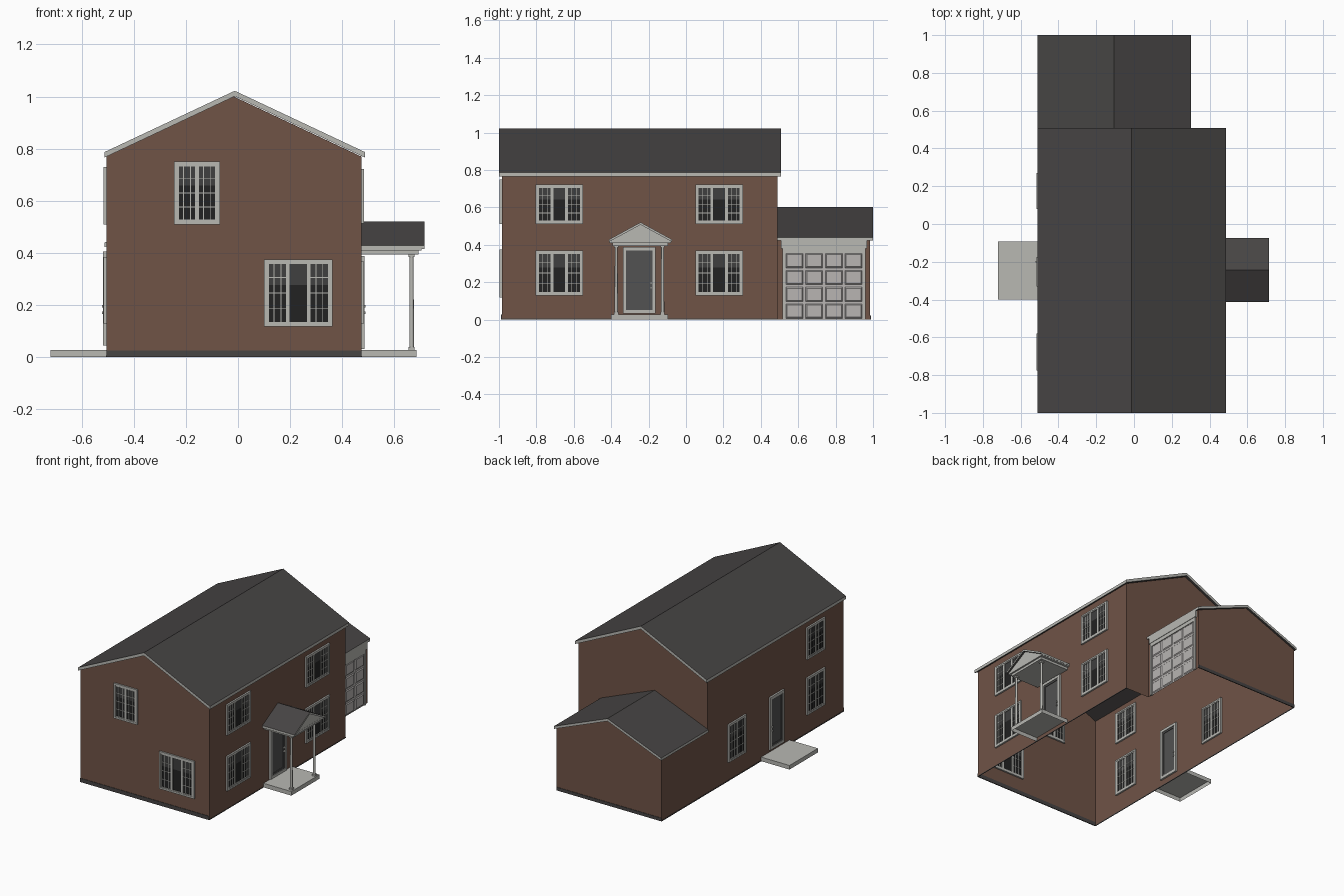
import bpy, bmesh
from mathutils import Vector

cube = bpy.data.objects.get("Cube")
if cube:
    bpy.data.objects.remove(cube, do_unlink=True)


def material(name, r, g, b):
    m = bpy.data.materials.new(name)
    m.use_nodes = True
    m.diffuse_color = (r, g, b, 1)
    node = next(n for n in m.node_tree.nodes if n.type == 'BSDF_PRINCIPLED')
    node.inputs["Base Color"].default_value = (r, g, b, 1)
    node.inputs["Roughness"].default_value = 0.8
    return m


BRICK = material("brick brown", 0.16, 0.087, 0.062)
TRIM = material("pale trim", 0.48, 0.48, 0.45)
ROOF = material("dark shingle", 0.062, 0.058, 0.057)
GLASS = material("dark glass", 0.016, 0.016, 0.016)
SHEEN = material("grey glass", 0.05, 0.05, 0.05)
DOOR = material("door grey", 0.085, 0.085, 0.085)
PANEL = material("garage door white", 0.48, 0.46, 0.45)


def finish(name, bm, mats):
    bm.normal_update()
    mesh = bpy.data.meshes.new(name)
    bm.to_mesh(mesh)
    bm.free()
    for m in mats:
        mesh.materials.append(m)
    ob = bpy.data.objects.new(name, mesh)
    bpy.context.scene.collection.objects.link(ob)
    return ob


def add_box(bm, lo, hi, mat=0, bottom=True):
    lo, hi = Vector(lo), Vector(hi)
    verts = bmesh.ops.create_cube(bm, size=1)["verts"]
    for v in verts:
        v.co = Vector((lo[i] + (v.co[i] + 0.5) * (hi[i] - lo[i]) for i in range(3)))
    faces = {f for v in verts for f in v.link_faces}
    for f in faces:
        f.material_index = mat
    if not bottom:
        low = [f for f in faces if all(v.co.z < lo.z + 1e-5 for v in f.verts)]
        bmesh.ops.delete(bm, geom=low, context='FACES_ONLY')


def boxes(name, mats, *items, bottom=True):
    bm = bmesh.new()
    for lo, hi in items:
        add_box(bm, lo, hi, bottom=bottom)
    return finish(name, bm, mats)


def prism(name, profile, start, end, along, mats, rule=lambda n: 0):
    """Extrude a (u, z) profile along x or y."""
    bm = bmesh.new()
    place = (lambda u, w, z: (u, w, z)) if along == 'y' else (lambda u, w, z: (w, u, z))
    face = bm.faces.new([bm.verts.new(place(u, start, z)) for u, z in profile])
    moved = bmesh.ops.extrude_face_region(bm, geom=[face])["geom"]
    shift = Vector(place(0, end - start, 0))
    for v in moved:
        if isinstance(v, bmesh.types.BMVert):
            v.co += shift
    # the extrusion may leave or remove the first cap
    if not face.is_valid:
        bm.faces.new([v for v in bm.verts][:len(profile)])
    bmesh.ops.recalc_face_normals(bm, faces=bm.faces)
    bm.normal_update()
    for f in bm.faces:
        f.material_index = rule(f.normal)
    return finish(name, bm, mats)


def gable_roof(name, u0, u1, eave, ridge, thick, start, end, along):
    mid = (u0 + u1) / 2
    outline = [(u0, eave - thick), (u0, eave), (mid, ridge), (u1, eave),
               (u1, eave - thick), (mid, ridge - thick)]
    # shingles on the slopes, trim on the gable and eave edges
    return prism(name, outline, start, end, along, [ROOF, TRIM],
                 lambda n: 0 if abs(n.z) > 0.3 else 1)


# Brick shell, open underneath
L, R, G = -0.505, 0.473, 0.29
F, M, B = -0.985, 0.49, 0.985
EAVE, PEAK, G_EAVE, G_PEAK = 0.77, 1.0, 0.425, 0.585
RX, GX = (L + R) / 2, (L + G) / 2
bm = bmesh.new()


def wall(*points):
    bm.faces.new([bm.verts.new(p) for p in points])


wall((L, F, 0), (R, F, 0), (R, F, EAVE), (RX, F, PEAK), (L, F, EAVE))
wall((R, F, 0), (R, M, 0), (R, M, EAVE), (R, F, EAVE))
wall((L, M, 0), (L, F, 0), (L, F, EAVE), (L, M, EAVE))
wall((R, M, 0), (G, M, 0), (G, M, G_EAVE), (GX, M, G_PEAK), (L, M, G_EAVE),
     (L, M, EAVE), (RX, M, PEAK), (R, M, EAVE))
wall((G, M, 0), (G, B, 0), (G, B, G_EAVE), (G, M, G_EAVE))
wall((L, B, 0), (L, M, 0), (L, M, G_EAVE), (L, B, G_EAVE))
wall((G, B, 0), (L, B, 0), (L, B, G_EAVE), (GX, B, G_PEAK), (G, B, G_EAVE))
finish("brick_walls", bm, [BRICK])

# Foundation bands
boxes("foundation", [ROOF],
      ((L, F - 0.003, 0), (R, F + 0.003, 0.026)),
      ((L, B - 0.003, 0), (G, B + 0.003, 0.022)),
      ((L - 0.002, F, 0), (L + 0.002, B, 0.006)),
      ((R - 0.002, F, 0), (R + 0.002, M, 0.005)))

# Roofs
gable_roof("main_roof", -0.512, 0.487, 0.787, 1.022, 0.021, -1.0, 0.507, 'y')
gable_roof("garage_roof", -0.512, 0.302, 0.44, 0.602, 0.018, M, 1.0, 'y')

# Windows: each sits through its wall and shows on both sides
SIDES = {"front": ('y', F, -1), "porch_side": ('x', R, 1), "slab_side": ('x', L, -1)}


def wall_box(bm, side, u0, u1, z0, z1, out, inner, mat):
    along, pos, sign = SIDES[side]
    a, b = sorted((pos + sign * out, pos - sign * inner))
    if along == 'y':
        add_box(bm, (u0, a, z0), (u1, b, z1), mat)
    else:
        add_box(bm, (a, u0, z0), (b, u1, z1), mat)


def frame(bm, side, u0, u1, z0, z1, w, depth, mat=0):
    for a, b, c, d in ((u0, u0 + w, z0, z1), (u1 - w, u1, z0, z1),
                       (u0 + w, u1 - w, z0, z0 + w), (u0 + w, u1 - w, z1 - w, z1)):
        wall_box(bm, side, a, b, c, d, depth, depth, mat)


def window(name, side, u0, u1, z0, z1, sashes):
    bm = bmesh.new()
    edge, bar = 0.011, 0.0018
    split = z0 + (z1 - z0) * 0.62
    wall_box(bm, side, u0 + edge, u1 - edge, z0 + edge, split, 0.004, 0.004, 1)
    wall_box(bm, side, u0 + edge, u1 - edge, split, z1 - edge, 0.004, 0.004, 2)
    frame(bm, side, u0, u1, z0, z1, edge, 0.011)
    a, b, c, d = u0 + edge, u1 - edge, z0 + edge, z1 - edge
    step = (b - a) / sashes
    for i in range(sashes):
        s, e = a + i * step, a + (i + 1) * step
        frame(bm, side, s, e, c, d, 0.007, 0.009)
        if sashes == 3 and i == 1:
            continue            # the middle sash has one clear pane
        for k in (1, 2):
            u = s + (e - s) * k / 3
            wall_box(bm, side, u - bar, u + bar, c, d, 0.007, 0.007, 0)
        for k in (1, 2, 3):
            z = c + (d - c) * k / 4
            wall_box(bm, side, s, e, z - bar, z + bar, 0.0065, 0.0065, 0)
    finish(name, bm, [TRIM, GLASS, SHEEN])


window("front_upper_window", "front", -0.245, -0.07, 0.51, 0.75, 2)
window("front_lower_window", "front", 0.10, 0.363, 0.118, 0.375, 3)
for end, u in (("near", -0.805), ("far", 0.05)):
    window(end + "_lower_window", "porch_side", u, u + 0.255, 0.13, 0.368, 3)
    window(end + "_upper_window", "porch_side", u, u + 0.255, 0.512, 0.722, 3)
window("slab_side_lower_window", "slab_side", -0.775, -0.58, 0.13, 0.385, 2)
window("slab_side_upper_window", "slab_side", -0.775, -0.58, 0.51, 0.73, 2)
window("slab_side_back_window", "slab_side", 0.08, 0.27, 0.13, 0.39, 2)


# Doors
def house_door(name, side, u0, u1, z0, z1):
    bm = bmesh.new()
    frame(bm, side, u0, u1, z0, z1, 0.018, 0.012)
    wall_box(bm, side, u0 + 0.018, u1 - 0.018, z0 + 0.018, z1 - 0.018, 0.004, 0.004, 1)
    frame(bm, side, u0 + 0.018, u1 - 0.018, z0 + 0.018, z1 - 0.018, 0.012, 0.008, 1)
    for z in (0.165, 0.19):
        wall_box(bm, side, u1 - 0.03, u1 - 0.022, z, z + 0.01, 0.016, 0.01, 0)
    finish(name, bm, [TRIM, DOOR])


house_door("porch_door", "porch_side", -0.338, -0.162, 0.032, 0.388)
house_door("slab_door", "slab_side", -0.33, -0.175, 0.045, 0.405)

# Garage door with pressed panels, posts and stepped lintel
bm = bmesh.new()
bmesh.ops.create_grid(bm, x_segments=4, y_segments=4, size=0.5)
for v in bm.verts:
    v.co = Vector((G + 0.003, 0.738 + v.co.x * 0.42, 0.18 + v.co.y * 0.36))
bm.normal_update()
bmesh.ops.inset_individual(bm, faces=bm.faces[:], thickness=0.01, depth=0)
centres = [f for f in bm.faces if f.calc_area() > 0.003]
bmesh.ops.inset_individual(bm, faces=centres, thickness=0.008, depth=0.005)
finish("garage_door", bm, [PANEL])
boxes("garage_door_surround", [TRIM],
      ((G - 0.004, 0.517, 0), (G + 0.009, 0.532, 0.375)),
      ((G - 0.004, 0.944, 0), (G + 0.009, 0.959, 0.375)),
      ((G - 0.004, 0.517, 0.355), (G + 0.009, 0.959, 0.385)),
      ((G - 0.004, 0.507, 0.38), (G + 0.012, 0.968, 0.425)))

# Steps
boxes("porch_floor", [TRIM], ((R, -0.40, 0), (0.685, -0.095, 0.028)), bottom=False)
boxes("back_step", [TRIM], ((-0.72, -0.40, 0), (L, -0.092, 0.028)), bottom=False)

# Porch columns
for side, y in (("near", -0.373), ("far", -0.125)):
    bm = bmesh.new()
    bmesh.ops.create_cone(bm, cap_ends=True, segments=16, radius1=0.009, radius2=0.0075,
                          depth=0.365)
    bmesh.ops.translate(bm, verts=bm.verts, vec=(0.666, y, 0.21))
    for z in (0.028, 0.385):
        add_box(bm, (0.655, y - 0.011, z), (0.677, y + 0.011, z + 0.012))
    column = finish(side + "_porch_column", bm, [TRIM])
    for p in column.data.polygons:
        p.use_smooth = len(p.vertices) == 4 and abs(p.normal.z) < 0.1 and p.area < 0.01
    column.data.set_sharp_from_angle(angle=0.6)

# Porch entablature, gable and roof
boxes("porch_entablature", [TRIM],
      ((R, -0.392, 0.394), (0.692, -0.096, 0.41)),
      ((R, -0.408, 0.41), (0.703, -0.08, 0.424)))
prism("porch_gable", [(-0.40, 0.424), (-0.088, 0.424), (-0.243, 0.508)],
      R, 0.702, 'x', [TRIM])
gable_roof("porch_roof", -0.412, -0.074, 0.428, 0.52, 0.013, R, 0.716, 'x')
